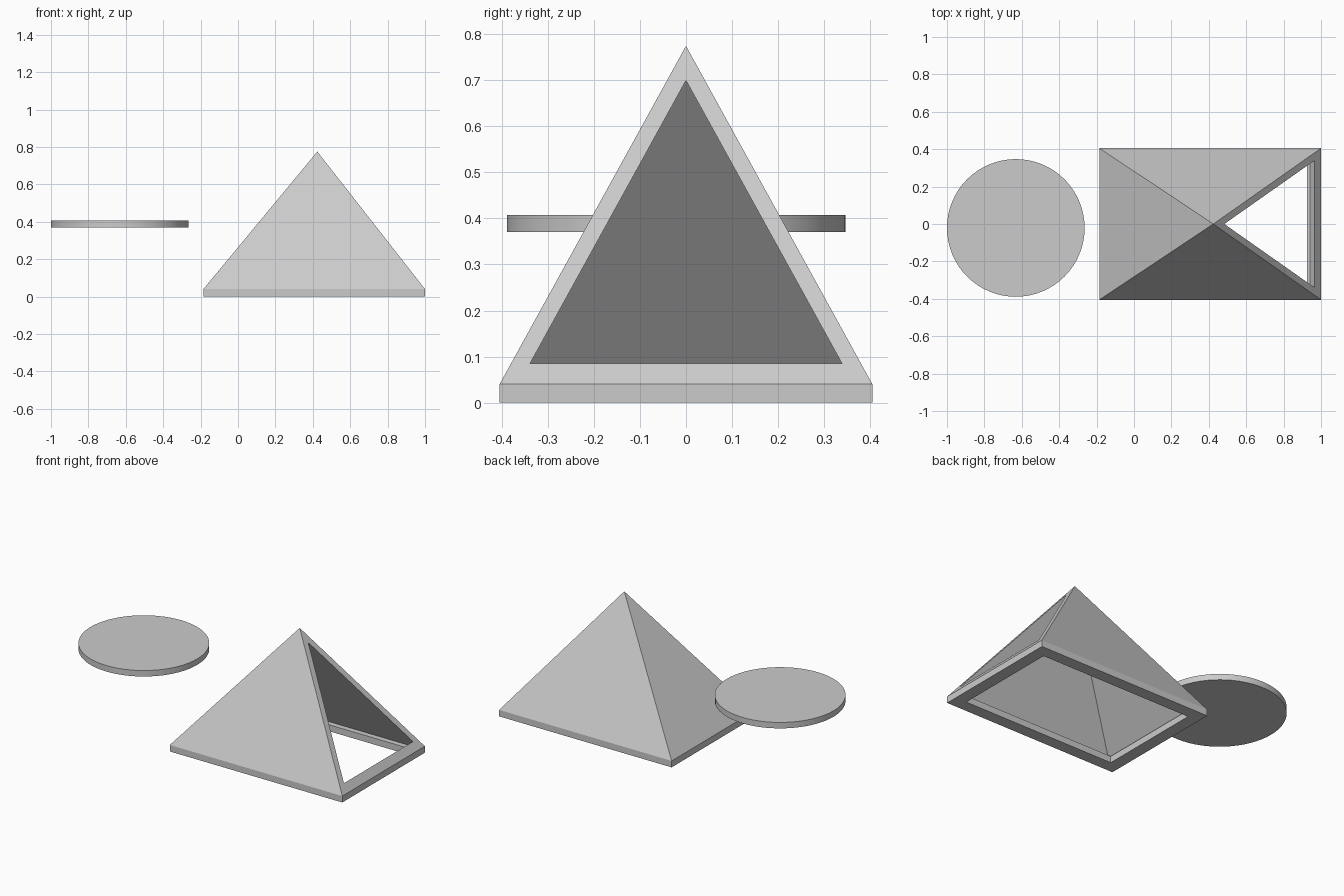
import bpy, bmesh, math

cube = bpy.data.objects.get("Cube")
if cube:
    bpy.data.objects.remove(cube, do_unlink=True)

grey = bpy.data.materials.new("light_grey")
grey.use_nodes = True
COLOUR = (0.6, 0.6, 0.6, 1)
grey.diffuse_color = COLOUR
grey.node_tree.nodes["Principled BSDF"].inputs["Base Color"].default_value = COLOUR


def finish(bm, name):
    bmesh.ops.recalc_face_normals(bm, faces=bm.faces)
    mesh = bpy.data.meshes.new(name)
    bm.to_mesh(mesh)
    bm.free()
    mesh.materials.append(grey)
    obj = bpy.data.objects.new(name, mesh)
    bpy.context.collection.objects.link(obj)
    return obj


X0, X1, HALF = -0.185, 1.0, 0.405      # footprint
PLINTH, PEAK, PEAK_X = 0.04, 0.775, 0.424
WALL, RIM, SILL = 0.075, 0.075, 0.085  # roof thickness, base rim width, opening sill


def roof_x(end, z):
    """x of the outer end slope at height z"""
    return PEAK_X + (end - PEAK_X) * (PEAK - z) / (PEAK - PLINTH)


# Hollow tent: outer skin, inner cavity and the triangular doorway
bm = bmesh.new()


def ring(x0, x1, half, z):
    return [bm.verts.new((x, y, z)) for x, y in
            ((x0, -half), (x1, -half), (x1, half), (x0, half))]


def band(a, b):
    for i in range(4):
        j = (i + 1) % 4
        bm.faces.new((a[i], a[j], b[j], b[i]))


inner_scale = (PEAK - WALL - PLINTH) / (PEAK - PLINTH)
inner_half = HALF * inner_scale
sill_half = HALF * (PEAK - WALL - SILL) / (PEAK - PLINTH)

foot = ring(X0, X1, HALF, 0)
eave = ring(X0, X1, HALF, PLINTH)
hole_low = ring(X0 + RIM, X1 - RIM, HALF - RIM, 0)
hole_top = ring(X0 + RIM, X1 - RIM, HALF - RIM, PLINTH)
cavity = ring(PEAK_X + (X0 - PEAK_X) * inner_scale,
              PEAK_X + (X1 - PEAK_X) * inner_scale, inner_half, PLINTH)
peak = bm.verts.new((PEAK_X, 0, PEAK))
inner_peak = bm.verts.new((PEAK_X, 0, PEAK - WALL))
door_top = bm.verts.new((roof_x(X1, PEAK - WALL), 0, PEAK - WALL))
door = [bm.verts.new((roof_x(X1, SILL), s * sill_half, SILL)) for s in (-1, 1)]

for a, b in ((foot, eave), (foot, hole_low), (hole_low, hole_top), (hole_top, cavity)):
    band(a, b)
# Outer slopes: front, back and closed end
for i in (0, 2, 3):
    bm.faces.new((eave[i], eave[(i + 1) % 4], peak))
# Frame around the doorway
bm.faces.new((eave[1], eave[2], door[1], door[0]))
bm.faces.new((eave[1], door[0], door_top, peak))
bm.faces.new((eave[2], peak, door_top, door[1]))
# Inner slopes run straight out to the doorway edges
bm.faces.new((cavity[0], cavity[1], door[0], door_top, inner_peak))
bm.faces.new((cavity[3], inner_peak, door_top, door[1], cavity[2]))
bm.faces.new((cavity[3], cavity[0], inner_peak))
bm.faces.new((cavity[1], cavity[2], door[1], door[0]))
finish(bm, "pyramid_shell")

# Floating round disc
bm = bmesh.new()
bmesh.ops.create_cone(bm, cap_ends=True, segments=64,
                      radius1=0.368, radius2=0.368, depth=0.037)
disc = finish(bm, "floating_disc")
disc.location = (-0.632, -0.021, 0.389)
bpy.ops.object.select_all(action="DESELECT")
disc.select_set(True)
bpy.context.view_layer.objects.active = disc
bpy.ops.object.shade_smooth_by_angle(angle=math.radians(30))
